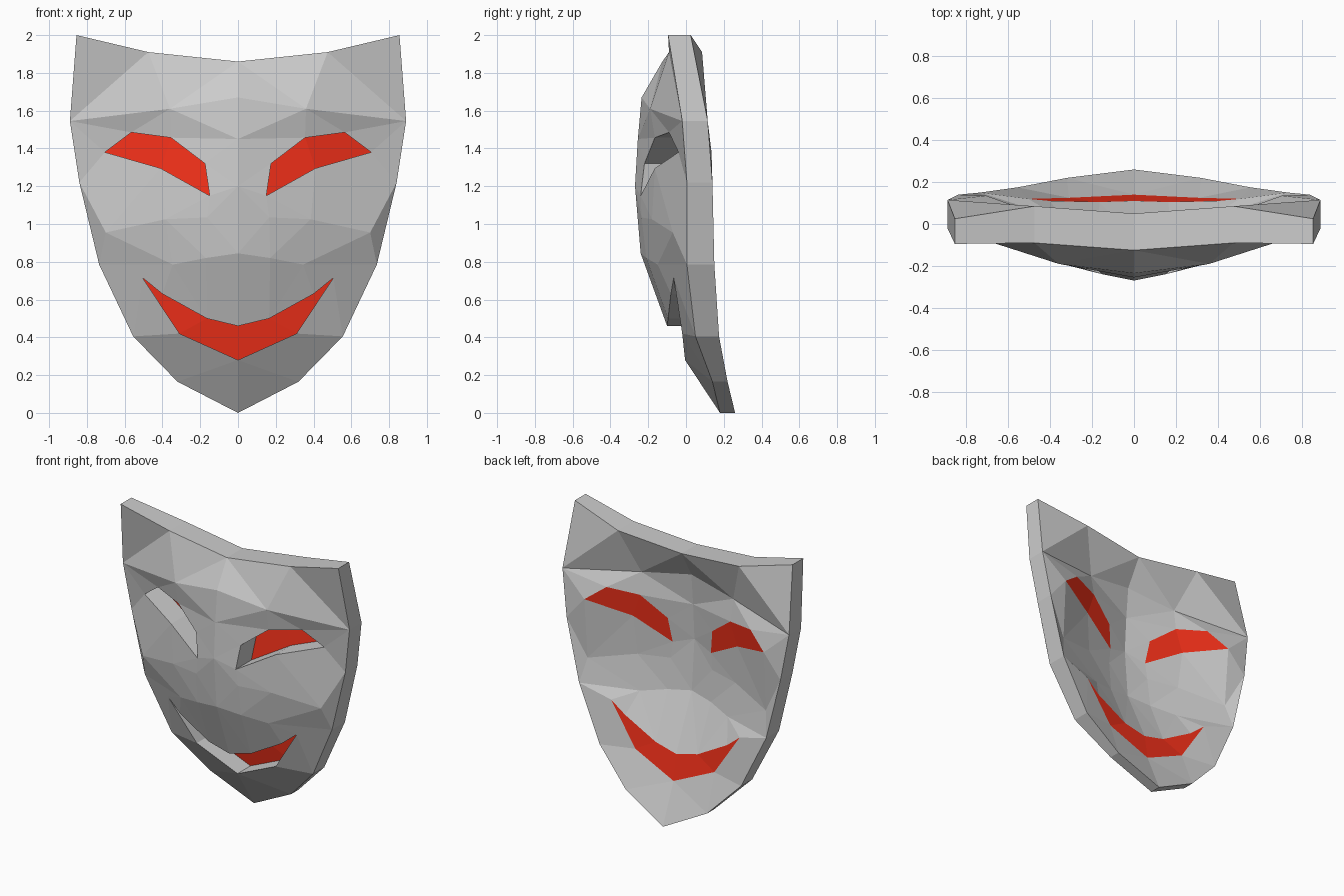
import bpy
from mathutils import Vector
from mathutils.geometry import delaunay_2d_cdt

if "Cube" in bpy.data.objects:
    bpy.data.objects.remove(bpy.data.objects["Cube"])

DEPTH = 0.175   # default wall depth, a fourth value on a point overrides it

# Contours of the right half as (x, y, z[, wall depth])
rim = [(0, -.125, 1.86), (.475, -.09, 1.91), (.855, -.095, 2, .12),
       (.89, -.02, 1.545, .135), (.84, .005, 1.22, .135), (.735, .005, .785, .145),
       (.555, .05, .405, .125), (.32, .14, .165, .08), (0, .18, 0, .08)]
ridge = [(0, -.235, 1.67), (0, -.255, 1.45), (0, -.27, 1.2), (0, -.24, .845)]
eye = [(.15, -.24, 1.15), (.175, -.22, 1.32), (.355, -.165, 1.457),
       (.565, -.09, 1.485), (.705, -.04, 1.38), (.41, -.165, 1.295)]
mouth = [(0, -.10, .46, .21), (.165, -.095, .50, .20), (.40, -.08, .63, .19),
         (.505, -.065, .715, .185), (.31, -.02, .42, .145), (0, -.005, .28, .145)]
brow = (.36, -.19, 1.61)
cheek = [(.165, -.235, 1.035), (.385, -.18, 1.025), (.70, -.07, .955)]
lip = [(.17, -.21, .82), (.345, -.15, .785)]

# Crease lines that guide the facets
lines = [rim, [rim[0]] + ridge + [mouth[0]], mouth, [mouth[5], rim[8]], eye + eye[:1],
         [ridge[0], brow, rim[3]], [rim[1], brow, eye[2]], cheek,
         [ridge[3]] + lip + [rim[5]], [ridge[2], eye[0], cheek[0], lip[0], mouth[1]],
         [eye[5], cheek[1], lip[1], mouth[2]], [eye[4], cheek[2], rim[5]],
         [ridge[1], eye[1]], [ridge[1], eye[2]], [brow, eye[3], rim[3]],
         [eye[4], rim[4], cheek[2]], [rim[5], mouth[3], rim[6], mouth[4], rim[7]]]


def back(p):
    return (p[0], p[1] + (p[3] if len(p) > 3 else DEPTH), p[2])


def inside(x, z, loop):
    hit = False
    for a, b in zip(loop, loop[1:] + loop[:1]):
        if (a[2] > z) != (b[2] > z) and x < a[0] + (z - a[2]) * (b[0] - a[0]) / (b[2] - a[2]):
            hit = not hit
    return hit


def add_object(name, verts, faces, color=None):
    mesh = bpy.data.meshes.new(name)
    mesh.from_pydata(verts, [], faces)
    ob = bpy.data.objects.new(name, mesh)
    bpy.context.collection.objects.link(ob)
    mod = ob.modifiers.new("mirror", 'MIRROR')
    mod.use_clip = True
    if color:
        mat = bpy.data.materials.get("red") or bpy.data.materials.new("red")
        mat.diffuse_color = color
        mat.use_nodes = True
        mat.node_tree.nodes["Principled BSDF"].inputs["Base Color"].default_value = mat.diffuse_color
        mesh.materials.append(mat)
    return ob


# Facet the face between the contours, leaving out the openings
points = list(dict.fromkeys(p for line in lines for p in line))
edges = [(points.index(a), points.index(b)) for line in lines for a, b in zip(line, line[1:])]
res = delaunay_2d_cdt([Vector((p[0], p[2])) for p in points], edges, [], 0, 1e-5)
tris = []
for face in res[2]:
    x, z = sum((res[0][i] for i in face), Vector((0, 0))) / len(face)
    if inside(x, z, rim) and not inside(x, z, eye) and not inside(x, z, mouth):
        tris.append([res[3][i][0] for i in face])

# Mask shell: front, back and the walls round rim and openings
n = len(points)
faces = tris + [[i + n for i in reversed(t)] for t in tris]
directed = {(t[k], t[(k + 1) % 3]) for t in tris for k in range(3)}
for i, j in sorted(directed):
    if (j, i) not in directed and (points[i][0] or points[j][0]):
        faces.append((j, i, i + n, j + n))
add_object("mask_shell", [p[:3] for p in points] + [back(p) for p in points], faces)

# Red panels closing the openings at the back
RED = (0.9, 0.03, 0.01, 1)
add_object("eye_panels", [back(p) for p in eye], [(5, 4, 3, 2), (5, 2, 1, 0)], RED)
add_object("mouth_panel", [back(p) for p in mouth], [(5, 4, 1, 0), (4, 3, 2, 1)], RED)
